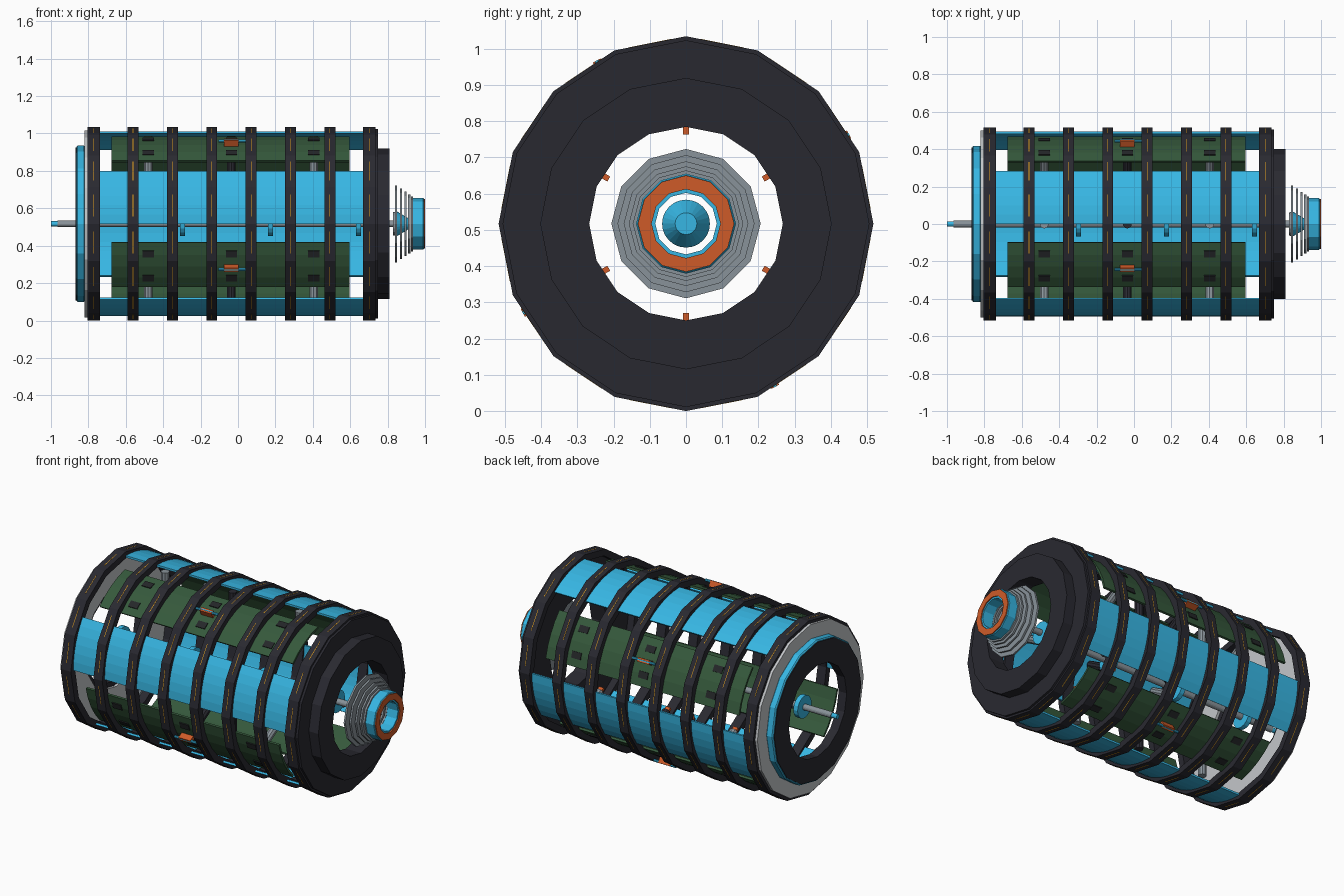
import bpy, bmesh, math
from mathutils import Matrix, Vector

if "Cube" in bpy.data.objects:
    bpy.data.objects.remove(bpy.data.objects["Cube"])

CZ = 0.517  # height of the long axis


def material(name, rgb):
    m = bpy.data.materials.new(name)
    m.diffuse_color = (*rgb, 1)
    m.use_nodes = True
    m.node_tree.nodes["Principled BSDF"].inputs["Base Color"].default_value = m.diffuse_color
    return m


BLUE = material("sky blue", (0.038, 0.47, 0.77))
DARK = material("charcoal", (0.022, 0.022, 0.030))
GREEN = material("board green", (0.036, 0.10, 0.045))
GREY = material("metal grey", (0.25, 0.29, 0.32))
LIGHT = material("light grey", (0.55, 0.57, 0.59))
ORANGE = material("burnt orange", (0.62, 0.105, 0.022))
YELLOW = material("amber", (0.80, 0.36, 0.01))
CHIP = material("chip black", (0.018, 0.020, 0.022))


def finish(name, bm, mat):
    bmesh.ops.recalc_face_normals(bm, faces=bm.faces)
    me = bpy.data.meshes.new(name)
    bm.to_mesh(me)
    bm.free()
    me.materials.append(mat)
    ob = bpy.data.objects.new(name, me)
    bpy.context.collection.objects.link(ob)
    return ob


def lathe(name, profile, mat, n=16, a0=0, a1=360):
    """Sweep a closed (x, radius) profile around the long axis, angles in the y-z plane."""
    bm = bmesh.new()
    full = a1 - a0 >= 360
    rows = []
    for i in range(n if full else n + 1):
        a = math.radians(a0 + (a1 - a0) * i / n)
        rows.append([bm.verts.new((x, r * math.cos(a), CZ + r * math.sin(a))) for x, r in profile])
    k = len(profile)
    for i in range(n):
        p, q = rows[i], rows[(i + 1) % len(rows)]
        for j in range(k):
            bm.faces.new((p[j], p[(j + 1) % k], q[(j + 1) % k], q[j]))
    if not full:
        bm.faces.new(rows[0])
        bm.faces.new(rows[-1])
    return finish(name, bm, mat)


def annulus(name, x0, x1, r_out, r_in, mat, n=16, c=0.0):
    """Flat ring, optionally with chamfered outer edges."""
    if c:
        outer = [(x0, r_out - c), (x0 + c, r_out), (x1 - c, r_out), (x1, r_out - c)]
    else:
        outer = [(x0, r_out), (x1, r_out)]
    return lathe(name, [(x0, r_in)] + outer + [(x1, r_in)], mat, n)


def rod(name, x0, x1, r0, r1, mat, n=16, ang=0, dist=0):
    """Cylinder or cone along x, placed at a polar position around the axis."""
    bm = bmesh.new()
    bmesh.ops.create_cone(bm, cap_ends=True, segments=n, radius1=r0, radius2=r1, depth=x1 - x0)
    a = math.radians(ang)
    place = Matrix.Translation(((x0 + x1) / 2, dist * math.cos(a), CZ + dist * math.sin(a)))
    bm.transform(place @ Matrix.Rotation(math.pi / 2, 4, 'Y'))
    return finish(name, bm, mat)


def radial_frame(x, ang, r):
    return (Matrix.Translation((x, 0, CZ)) @ Matrix.Rotation(math.radians(ang - 90), 4, 'X')
            @ Matrix.Translation((0, 0, r)))


def radial_boxes(name, spots, r0, r1, wx, wt, mat):
    """Boxes standing on the given (x, angle) spots, merged in one object."""
    bm = bmesh.new()
    for x, ang in spots:
        m = radial_frame(x, ang, (r0 + r1) / 2) @ Matrix.Diagonal((wx, wt, r1 - r0, 1))
        bmesh.ops.create_cube(bm, size=1, matrix=m)
    return finish(name, bm, mat)


def radial_posts(name, spots, r0, r1, rad, mat):
    bm = bmesh.new()
    for x, ang in spots:
        bmesh.ops.create_cone(bm, cap_ends=True, segments=10, radius1=rad, radius2=rad,
                              depth=r1 - r0, matrix=radial_frame(x, ang, (r0 + r1) / 2))
    return finish(name, bm, mat)


# hoop frames along the drum
hoops = [-0.772 + 0.2105 * i for i in range(8)]
for i, x in enumerate(hoops):
    w = 0.033 if i in (0, 7) else 0.029
    annulus(f"hoop_{i + 1}", x - w, x + w, 0.517, 0.478, DARK)

# fine amber dashes on each hoop facet
facet = 0.517 * math.cos(math.pi / 16)
radial_boxes("hoop_dashes", [(x, 11.25 + 22.5 * k) for x in hoops for k in range(16)],
             facet - 0.002, facet + 0.0006, 0.003, 0.12, YELLOW)

# curved shell panels, circuit boards and handles, four times around
QUARTERS = [0, 90, 180, 270]
for k, q in enumerate(QUARTERS):
    lathe(f"shell_panel_{k + 1}", [(-0.745, 0.482), (-0.745, 0.494), (0.72, 0.494), (0.72, 0.482)],
          BLUE, 6, q + 55, q + 90)
    lathe(f"circuit_board_{k + 1}", [(-0.675, 0.465), (-0.675, 0.478), (0.597, 0.478), (0.597, 0.465)],
          GREEN, 4, q + 12, q + 45)
    rod(f"handle_bar_{k + 1}", -0.105, 0.04, 0.008, 0.008, BLUE, 8, q + 28.7, 0.506)
radial_boxes("board_chips", [(x, q + a) for q in QUARTERS for a in (19.7, 37.3) for x in (-0.48, -0.035, 0.405)],
             0.468, 0.482, 0.06, 0.038, CHIP)
radial_boxes("handle_grips", [(-0.035, q + 28.7) for q in QUARTERS], 0.468, 0.513, 0.078, 0.024, ORANGE)

# inner struts with orange feet
SIXTHS = [30 + 60 * k for k in range(6)]
radial_posts("grey_struts", [(x, a) for a in SIXTHS for x in (-0.48, 0.405)], 0.27, 0.47, 0.024, GREY)
radial_posts("dark_struts", [(-0.035, a) for a in SIXTHS], 0.27, 0.47, 0.024, DARK)
radial_boxes("strut_feet", [(x, a) for a in SIXTHS for x in (-0.48, -0.035, 0.405)],
             0.246, 0.272, 0.03, 0.016, ORANGE)

# right end plates
annulus("right_end_plate", 0.71, 0.748, 0.506, 0.267, DARK)
annulus("right_end_cap", 0.745, 0.81, 0.402, 0.267, DARK)

# left end plate, blue rim and dark face
annulus("left_end_plate", -0.82, -0.80, 0.50, 0.30, LIGHT)
annulus("left_rim", -0.864, -0.818, 0.418, 0.285, BLUE, c=0.006)
annulus("left_face", -0.868, -0.815, 0.409, 0.272, DARK)

# central shaft with evenly spaced collars
rod("shaft", -0.965, 0.87, 0.018, 0.018, GREY)
rod("shaft_tip", -1.0, -0.96, 0.014, 0.014, BLUE)
for i in range(4):
    x = -0.767 + 0.4705 * i
    rod(f"shaft_collar_{i + 1}", x - 0.014, x + 0.014, 0.066, 0.066, BLUE)
rod("nose_base", 0.83, 0.85, 0.062, 0.066, GREY)
rod("nose_cone", 0.85, 0.91, 0.066, 0.030, BLUE, 24)

# stepped bellows and nozzle
for i, (x, r) in enumerate([(0.845, 0.206), (0.87, 0.189), (0.895, 0.172), (0.915, 0.158), (0.93, 0.147)]):
    annulus(f"bellows_disc_{i + 1}", x - 0.005, x + 0.006, r, 0.09, GREY, 12)
annulus("nozzle", 0.925, 0.994, 0.138, 0.085, BLUE, 12, c=0.004)
annulus("nozzle_ring", 0.982, 1.0, 0.133, 0.095, ORANGE, 12)
